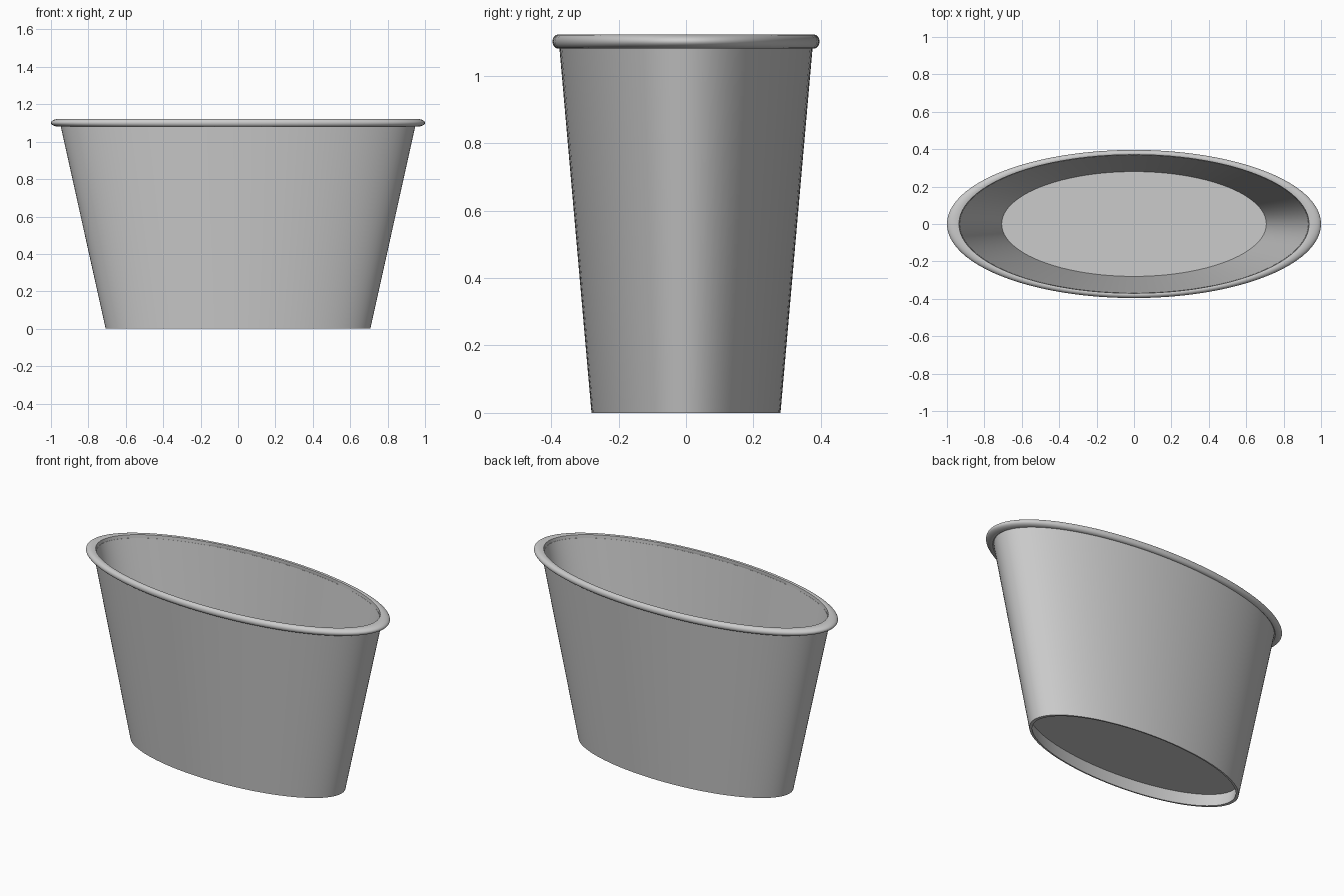
import bpy
import bmesh
from math import sin, cos, pi, radians

cube = bpy.data.objects.get("Cube")
if cube:
    bpy.data.objects.remove(cube)

SEGMENTS = 96
DEPTH = 0.396      # oval depth relative to width
SLOPE = 0.222      # outward lean of the wall
BASE = 0.7075      # half width at the bottom
THICK = 0.0195     # wall thickness

metal = bpy.data.materials.new("grey_metal")
metal.use_nodes = True
GREY = (0.6, 0.6, 0.6, 1)
metal.diffuse_color = GREY
metal.node_tree.nodes["Principled BSDF"].inputs["Base Color"].default_value = GREY


def outer(z):
    return BASE + SLOPE * z


def inner(z):
    return outer(z) - THICK


def oval_lathe(name, profile, closed=False, capped=False):
    """Sweep a (radius, height) profile around an oval."""
    bm = bmesh.new()
    rings = []
    for r, z in profile:
        angles = [2 * pi * i / SEGMENTS for i in range(SEGMENTS)]
        rings.append([bm.verts.new((r * cos(a), r * DEPTH * sin(a), z)) for a in angles])
    pairs = list(zip(rings, rings[1:]))
    if closed:
        pairs.append((rings[-1], rings[0]))
    for low, high in pairs:
        for i in range(SEGMENTS):
            j = (i + 1) % SEGMENTS
            bm.faces.new((low[i], low[j], high[j], high[i]))
    if capped:
        bm.faces.new(rings[0][::-1])
        bm.faces.new(rings[-1])
    bmesh.ops.recalc_face_normals(bm, faces=bm.faces)
    mesh = bpy.data.meshes.new(name)
    bm.to_mesh(mesh)
    bm.free()
    mesh.materials.append(metal)
    obj = bpy.data.objects.new(name, mesh)
    bpy.context.collection.objects.link(obj)
    bpy.ops.object.select_all(action="DESELECT")
    obj.select_set(True)
    bpy.context.view_layer.objects.active = obj
    bpy.ops.object.shade_smooth_by_angle(angle=radians(35))
    return obj


# Flared wall, open at top and bottom
TOP = 1.1
oval_lathe("tub_wall", [(inner(0), 0), (outer(0), 0), (outer(TOP), TOP), (inner(TOP), TOP)], closed=True)

# Raised floor, leaving a shallow recess underneath
oval_lathe("tub_floor", [(inner(0.078) + 0.003, 0.078), (inner(0.088) + 0.003, 0.088)], capped=True)

# Rolled rim, rounded outward and flush with the inside of the wall
MID, WIDE, HIGH = 0.955, 0.045, 0.021
CENTRE = 1.101
arc = [radians(-90 + 205 * i / 16) for i in range(17)]
rim = [(MID + WIDE * cos(a), CENTRE + HIGH * sin(a)) for a in arc]
rim.append((inner(TOP) + 0.001, TOP - 0.005))
oval_lathe("rolled_rim", rim, closed=True)
